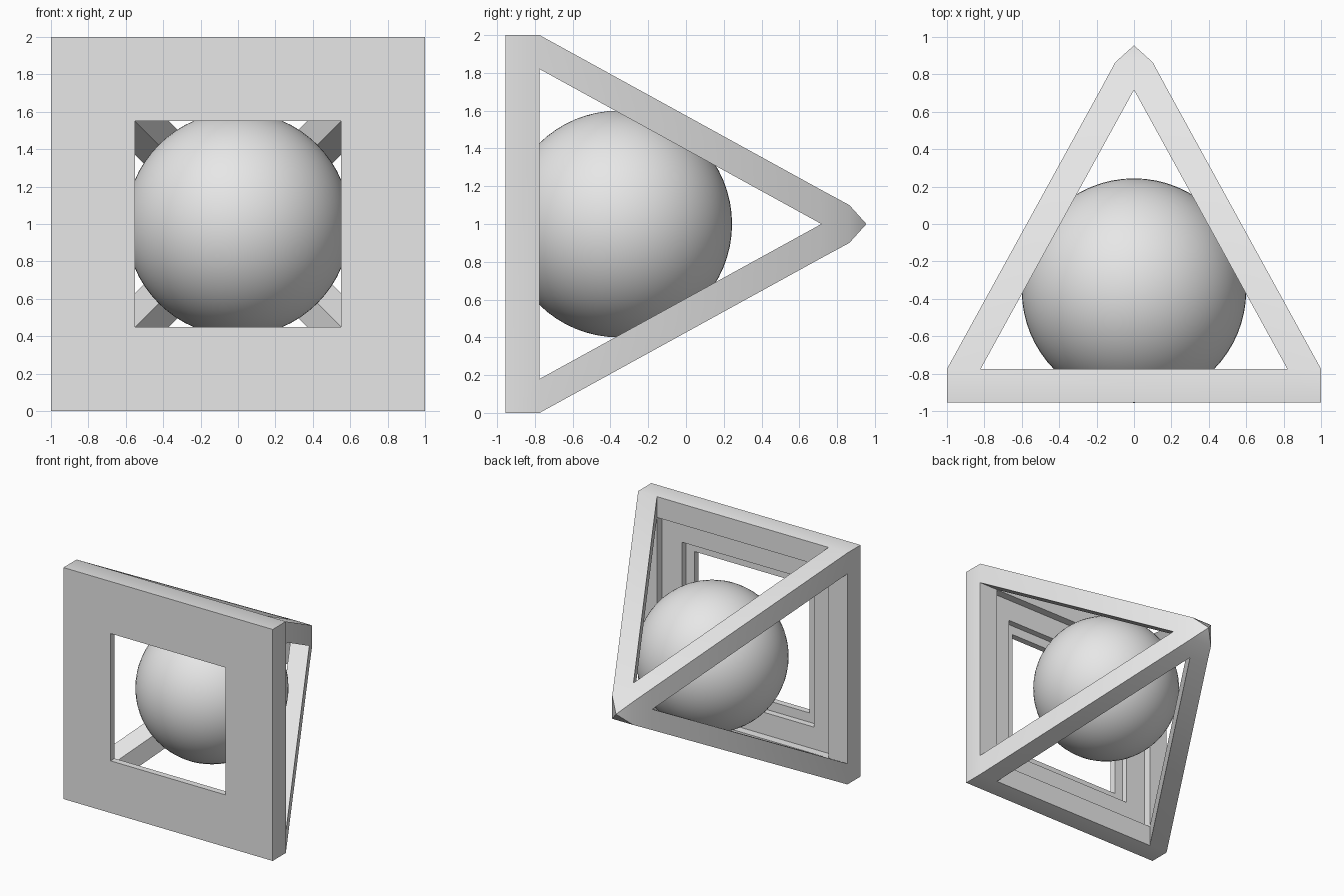
import bpy
import bmesh
import math
from mathutils import Matrix, Vector

cube = bpy.data.objects.get("Cube")
if cube:
    bpy.data.objects.remove(cube, do_unlink=True)

# Single light grey material
grey = bpy.data.materials.new("light_grey")
grey.use_nodes = True
colour = (0.8, 0.8, 0.8, 1)
grey.diffuse_color = colour
grey.node_tree.nodes["Principled BSDF"].inputs["Base Color"].default_value = colour


def finish(obj):
    obj.data.materials.append(grey)
    bpy.ops.object.select_all(action='DESELECT')
    obj.select_set(True)
    bpy.context.view_layer.objects.active = obj
    bpy.ops.object.shade_smooth_by_angle(angle=math.radians(30))


# Depths along y and widths of the frame
FRONT, BACK = -0.955, -0.775
BAR = 0.18
INNER = 1 - BAR
JOIN, NECK, TIP = 0.717, 0.865, 0.955
NECK_HALF = 0.1

# Stepped opening of the base, as (half width, depth) from front to inside
opening = [(1, FRONT), (0.55, FRONT), (0.55, -0.9), (0.63, -0.9),
           (0.63, -0.845), (INNER, -0.845), (INNER, BACK)]

bm = bmesh.new()
for k in range(4):
    turn = Matrix.Translation((0, 0, 1)) @ Matrix.Rotation(k * math.pi / 2, 4, 'Y')

    def face(*points):
        bm.faces.new([bm.verts.new(turn @ Vector(p)) for p in points])

    # Front border and inner steps
    for (a, ya), (b, yb) in zip(opening, opening[1:]):
        face((a, ya, -a), (a, ya, a), (b, yb, b), (b, yb, -b))
    # Outer side of the base and the ledge under the window
    face((1, FRONT, 1), (1, FRONT, -1), (1, BACK, -1),
         (1, BACK, -INNER), (1, BACK, INNER), (1, BACK, 1))
    face((INNER, BACK, -INNER), (INNER, BACK, INNER),
         (1, BACK, INNER), (1, BACK, -INNER))
    # Sloping corner bars: outer face and window wall
    for s in (-1, 1):
        face((1, BACK, INNER * s), (1, BACK, s),
             (BAR, JOIN, BAR * s), (BAR, JOIN, 0))
        face((INNER, BACK, INNER * s), (1, BACK, INNER * s),
             (BAR, JOIN, 0), (0, JOIN, 0))
    # Solid neck and pointed tip
    face((BAR, JOIN, -BAR), (BAR, JOIN, 0), (BAR, JOIN, BAR),
         (NECK_HALF, NECK, NECK_HALF), (NECK_HALF, NECK, -NECK_HALF))
    face((NECK_HALF, NECK, -NECK_HALF), (NECK_HALF, NECK, NECK_HALF), (0, TIP, 0))

bmesh.ops.remove_doubles(bm, verts=bm.verts[:], dist=0.0005)
bmesh.ops.recalc_face_normals(bm, faces=bm.faces[:])
mesh = bpy.data.meshes.new("pyramid_frame")
bm.to_mesh(mesh)
bm.free()
frame = bpy.data.objects.new("pyramid_frame", mesh)
bpy.context.collection.objects.link(frame)
finish(frame)

# Ball held inside the frame
bpy.ops.mesh.primitive_uv_sphere_add(segments=64, ring_count=32, radius=0.6,
                                     location=(0, -0.356, 1))
ball = bpy.context.object
ball.name = "ball"
finish(ball)
